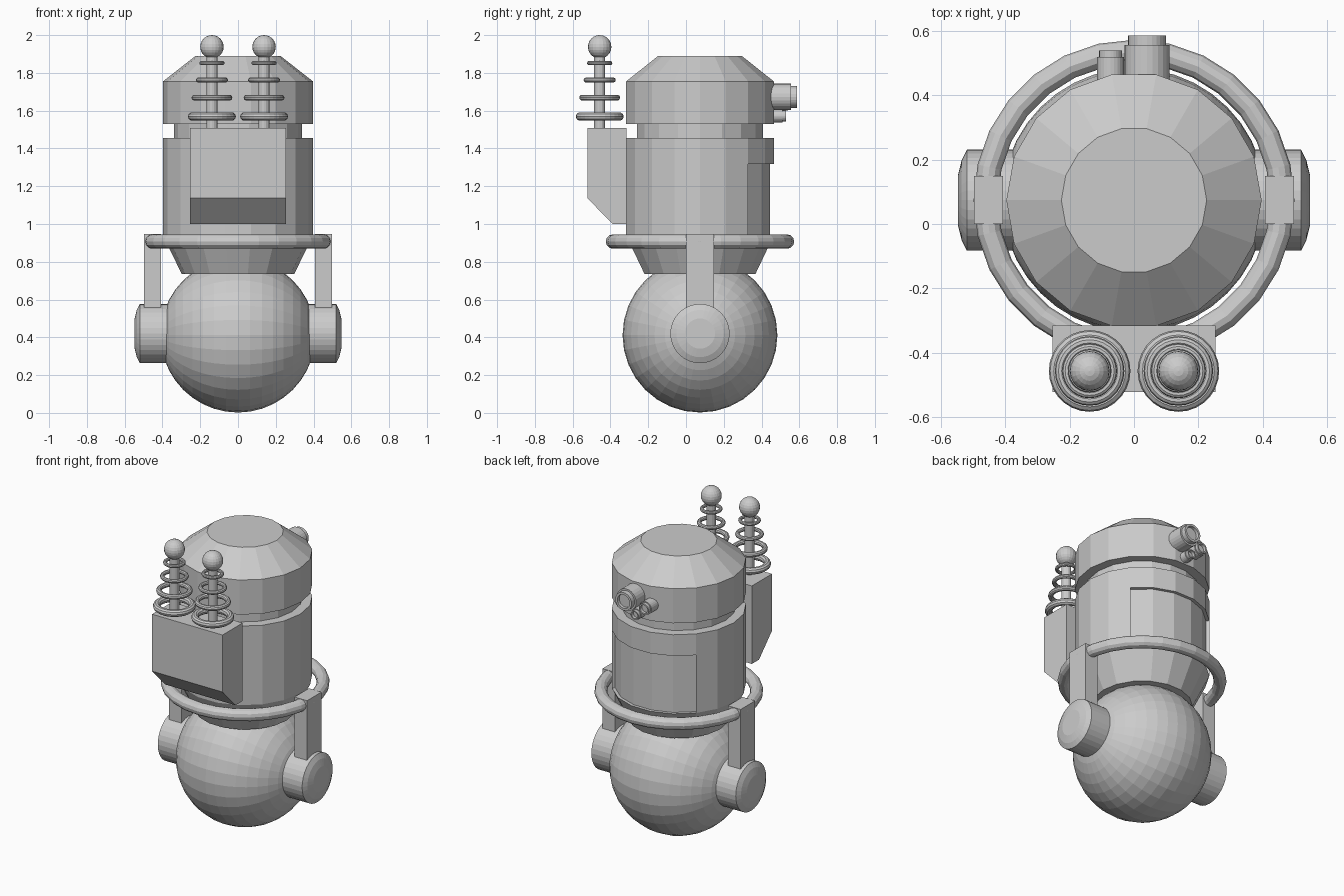
import bpy, bmesh, math
from mathutils import Matrix, Vector

if "Cube" in bpy.data.objects:
    bpy.data.objects.remove(bpy.data.objects["Cube"])

CY = 0.074  # centre line of the body in y


def finish(name, bm):
    bmesh.ops.recalc_face_normals(bm, faces=bm.faces)
    me = bpy.data.meshes.new(name)
    bm.to_mesh(me)
    bm.free()
    ob = bpy.data.objects.new(name, me)
    bpy.context.collection.objects.link(ob)
    return ob


def lathe_bm(profile, sides, mat):
    """Capped solid of revolution about local z from (radius, height) points."""
    bm = bmesh.new()
    rings = []
    for r, h in profile:
        rings.append([bm.verts.new(mat @ Vector((r * math.cos(a), r * math.sin(a), h)))
                      for a in (2 * math.pi * i / sides for i in range(sides))])
    for lo, hi in zip(rings, rings[1:]):
        for i in range(sides):
            j = (i + 1) % sides
            bm.faces.new((lo[i], lo[j], hi[j], hi[i]))
    bm.faces.new(rings[0][::-1])
    bm.faces.new(rings[-1])
    bmesh.ops.recalc_face_normals(bm, faces=bm.faces)
    return bm


def lathe(name, profile, sides, loc, rot=Matrix()):
    return finish(name, lathe_bm(profile, sides, Matrix.Translation(loc) @ rot))


def ball(name, r, loc, u, v, rot=Matrix()):
    bm = bmesh.new()
    bmesh.ops.create_uvsphere(bm, u_segments=u, v_segments=v, radius=r,
                              matrix=Matrix.Translation(loc) @ rot)
    return finish(name, bm)


def torus(name, major, minor, loc, u, v):
    bpy.ops.mesh.primitive_torus_add(major_radius=major, minor_radius=minor, location=loc,
                                     major_segments=u, minor_segments=v)
    bpy.context.object.name = name


def prism_x(name, pts, x0, x1):
    """Extrude a (y, z) outline along x."""
    bm = bmesh.new()
    a = [bm.verts.new((x0, y, z)) for y, z in pts]
    b = [bm.verts.new((x1, y, z)) for y, z in pts]
    n = len(pts)
    for i in range(n):
        bm.faces.new((a[i], a[(i + 1) % n], b[(i + 1) % n], b[i]))
    bm.faces.new(a)
    bm.faces.new(b)
    return finish(name, bm)


# Rolling ball, poles along the axle
ball("rolling_ball", 0.41, (0, CY, 0.412), 32, 20, Matrix.Rotation(math.pi / 2, 4, 'Y'))

# Body with skirt, neck and a recessed panel on the +y side
bm = lathe_bm([(0.298, 0.735), (0.397, 0.94), (0.397, 1.317), (0.397, 1.455),
               (0.338, 1.455), (0.338, 1.54)], 18, Matrix.Translation((0, CY, 0)))
panel = [f for f in bm.faces
         if f.normal.y > 0.6 and 1.0 < f.calc_center_median().z < 1.3]
bmesh.ops.inset_region(bm, faces=panel, thickness=0.0, depth=-0.02)
finish("body", bm)

# Head
lathe("head", [(0.397, 1.53), (0.397, 1.755), (0.226, 1.889)], 18, (0, CY, 0))

# Bumper ring
torus("bumper_ring", 0.461, 0.038, (0, CY, 0.907), 28, 12)

# Axle hubs and arms on both sides
for s, side in ((1, "right"), (-1, "left")):
    lathe("hub_" + side, [(0.157, 0.35), (0.157, 0.52), (0.125, 0.536), (0.08, 0.547)],
          32, (0, CY, 0.42), Matrix.Rotation(s * math.pi / 2, 4, 'Y'))
    prism_x("arm_" + side, [(0, 0.5), (0.149, 0.5), (0.149, 0.946), (0, 0.946)],
            s * 0.407, s * 0.498)

# Power pack with a slanted lower edge
prism_x("power_pack", [(-0.315, 1.0), (-0.315, 1.508), (-0.522, 1.508),
                       (-0.522, 1.137), (-0.389, 1.0)], -0.254, 0.254)

# Two coil antennas: post, shrinking rings, ball tip
for s, side in ((1, "right"), (-1, "left")):
    x, y = s * 0.138, -0.457
    lathe("antenna_post_" + side, [(0.029, 1.5), (0.029, 1.9)], 16, (x, y, 0))
    ball("antenna_tip_" + side, 0.062, (x, y, 1.938), 20, 12)
    for i, (z, outer, minor) in enumerate([(1.569, 0.127, 0.022), (1.669, 0.108, 0.016),
                                           (1.762, 0.085, 0.013), (1.852, 0.067, 0.011)]):
        torus(f"antenna_ring_{side}_{i}", outer - minor, minor, (x, y, z), 28, 10)

# Lens cluster: barrel, narrower rim, sunken lens
for name, x, z, r, y_mid, y_end in (("main_lens", 0.04, 1.673, 0.07, 0.556, 0.587),
                                    ("side_lens", -0.073, 1.635, 0.042, 0.52, 0.54),
                                    ("lower_lens", 0.0, 1.572, 0.034, 0.51, 0.53)):
    k = r * 0.84
    lathe(name, [(r, 0.40), (r, y_mid), (k, y_mid), (k, y_end), (k * 0.75, y_end),
                 (k * 0.75, y_end - 0.02)], 24, (x, 0, z), Matrix.Rotation(-math.pi / 2, 4, 'X'))
